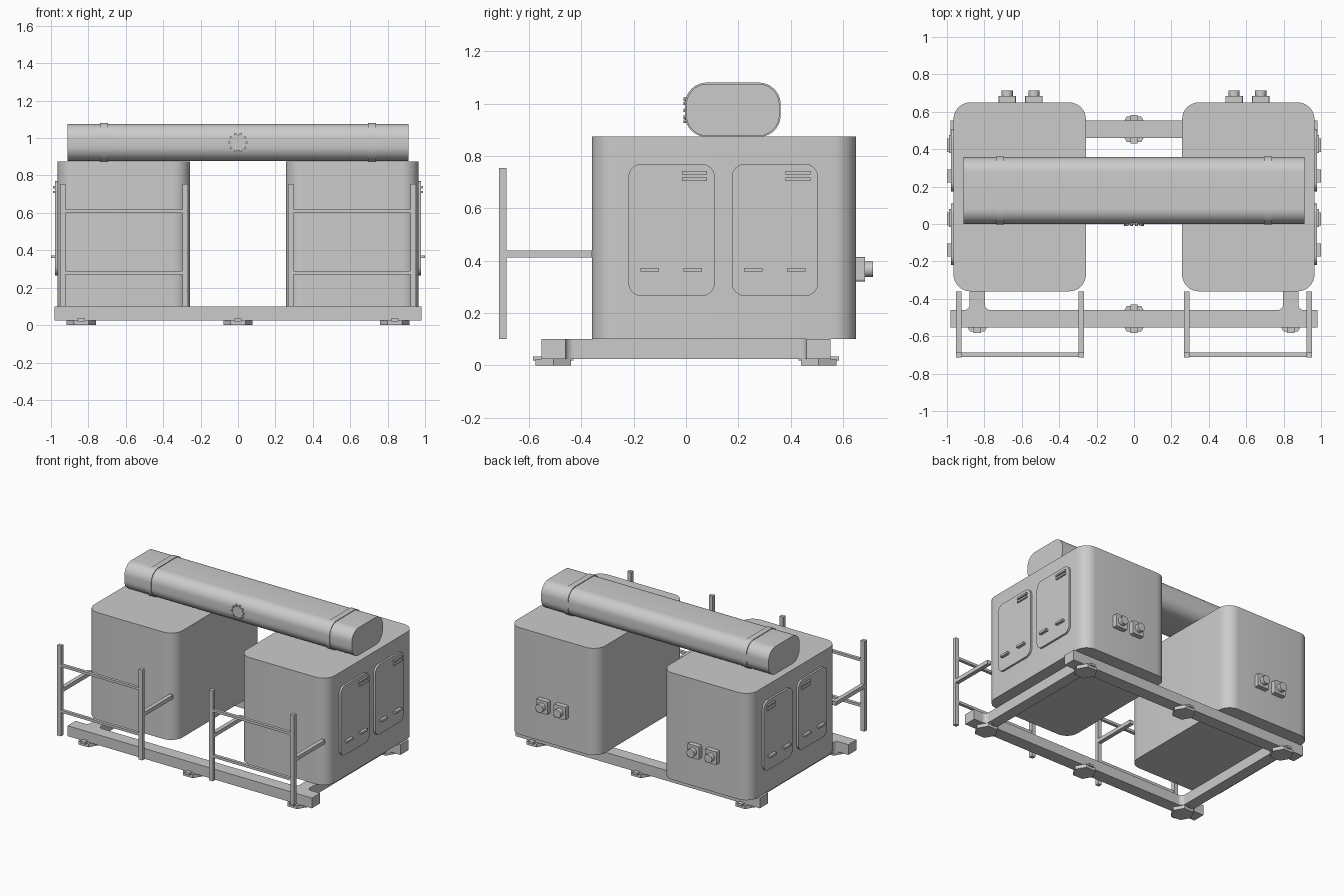
import bpy, bmesh, math
from mathutils import Vector

if "Cube" in bpy.data.objects:
    bpy.data.objects.remove(bpy.data.objects["Cube"])

grey = bpy.data.materials.new("light_grey")
grey.diffuse_color = (0.6, 0.6, 0.6, 1)
grey.use_nodes = True
grey.node_tree.nodes["Principled BSDF"].inputs["Base Color"].default_value = grey.diffuse_color


def finish(name, bm, smooth):
    bmesh.ops.recalc_face_normals(bm, faces=bm.faces)
    me = bpy.data.meshes.new(name)
    bm.to_mesh(me)
    bm.free()
    me.materials.append(grey)
    ob = bpy.data.objects.new(name, me)
    bpy.context.collection.objects.link(ob)
    if smooth:
        bpy.ops.object.select_all(action='DESELECT')
        ob.select_set(True)
        bpy.context.view_layer.objects.active = ob
        bpy.ops.object.shade_smooth_by_angle(angle=math.radians(35))
    return ob


def prism(name, pts, axis, a, b, smooth=False):
    """Extrude a 2D outline along axis from a to b."""
    put = {'x': lambda p, t: (t, p[0], p[1]),
           'y': lambda p, t: (p[0], t, p[1]),
           'z': lambda p, t: (p[0], p[1], t)}[axis]
    bm = bmesh.new()
    lo = [bm.verts.new(put(p, a)) for p in pts]
    hi = [bm.verts.new(put(p, b)) for p in pts]
    bm.faces.new(lo)
    bm.faces.new(hi)
    n = len(pts)
    for i in range(n):
        j = (i + 1) % n
        bm.faces.new((lo[i], lo[j], hi[j], hi[i]))
    return finish(name, bm, smooth)


def rrect(u0, u1, v0, v1, r, seg=8):
    pts = []
    for k, (cu, cv) in enumerate([(u1 - r, v1 - r), (u0 + r, v1 - r),
                                  (u0 + r, v0 + r), (u1 - r, v0 + r)]):
        for i in range(seg + 1):
            t = math.pi / 2 * (k + i / seg)
            pts.append((cu + r * math.cos(t), cv + r * math.sin(t)))
    return pts


def circle(cu, cv, r, n):
    return [(cu + r * math.cos(2 * math.pi * i / n),
             cv + r * math.sin(2 * math.pi * i / n)) for i in range(n)]


def box(name, x0, x1, y0, y1, z0, z1):
    return prism(name, [(x0, y0), (x1, y0), (x1, y1), (x0, y1)], 'z', z0, z1)


# base frame: two long beams and two cross beams
for label, y in (("front", -0.507), ("back", 0.507)):
    box(label + "_beam", -0.98, 0.98, y - 0.046, y + 0.046, 0.025, 0.1)
    # hexagonal feet with a small lug under the beams
    for x in (-0.838, 0, 0.838):
        prism(label + "_foot", circle(x, y, 0.078, 6), 'z', 0, 0.025)
        box(label + "_foot_lug", x - 0.02, x + 0.02, y - 0.077, y + 0.077, 0.018, 0.034)

for s, side in ((-1, "left"), (1, "right")):
    cx = s * 0.838
    box(side + "_cross_beam", cx - 0.041, cx + 0.041, -0.461, 0.461, 0.025, 0.1)
    # curved gussets in the frame corners
    for sy in (-1, 1):
        for sx in (-1, 1):
            px, py, r = cx + sx * 0.041, sy * 0.461, 0.03
            arc = [(px + sx * r * (1 - math.cos(t)), py - sy * r * (1 - math.sin(t)))
                   for t in [math.pi / 2 * i / 5 for i in range(6)]]
            prism(side + "_gusset", [(px, py)] + arc, 'z', 0.025, 0.1)

    # cabinet
    x0, x1 = sorted((s * 0.257, s * 0.965))
    prism(side + "_cabinet", rrect(x0, x1, -0.36, 0.65, 0.09), 'z', 0.1, 0.875, True)

    # two doors on the outer side, with handles and vent slats
    for d in (-0.22, 0.175):
        prism(side + "_door", rrect(d, d + 0.33, 0.265, 0.77, 0.05), 'x', s * 0.96, s * 0.979, True)
        for h in (0.047, 0.211):
            x0, x1 = sorted((s * 0.975, s * 1.0))
            box(side + "_door_handle", x0, x1, d + h, d + h + 0.07, 0.358, 0.373)
        for z in (0.705, 0.73):
            x0, x1 = sorted((s * 0.975, s * 0.99))
            box(side + "_vent_slat", x0, x1, d + 0.205, d + 0.3, z, z + 0.013)

    # sockets on the back
    for c in (0.535, 0.678):
        c *= s
        prism(side + "_socket_block", rrect(c - 0.047, c + 0.047, 0.32, 0.415, 0.008, 2), 'y', 0.645, 0.685)
        prism(side + "_socket", circle(c, 0.367, 0.03, 20), 'y', 0.68, 0.715, True)

    # front guard rail: posts, arms to the cabinet, two cross bars
    for c in (0.283, 0.936):
        c *= s
        box(side + "_rail_post", c - 0.015, c + 0.015, -0.714, -0.687, 0.1, 0.755)
        box(side + "_rail_arm", c - 0.015, c + 0.015, -0.69, -0.36, 0.412, 0.44)
    x0, x1 = sorted((s * 0.283, s * 0.936))
    for z in (0.27, 0.6):
        box(side + "_rail_bar", x0, x1, -0.71, -0.688, z, z + 0.018)

    # strap around the tank
    prism(side + "_tank_strap", rrect(-0.004, 0.362, 0.873, 1.081, 0.084, 10), 'x',
          s * 0.695, s * 0.737, True)

# tank lying across both cabinets
prism("tank", rrect(0.001, 0.357, 0.877, 1.076, 0.08, 10), 'x', -0.912, 0.912, True)

# round port with a ring of bolts on the tank front
prism("port_plate", circle(0, 0.976, 0.042, 24), 'y', -0.004, 0.02, True)
for p in circle(0, 0.976, 0.045, 10):
    prism("port_bolt", circle(p[0], p[1], 0.008, 6), 'y', -0.01, 0.02)
